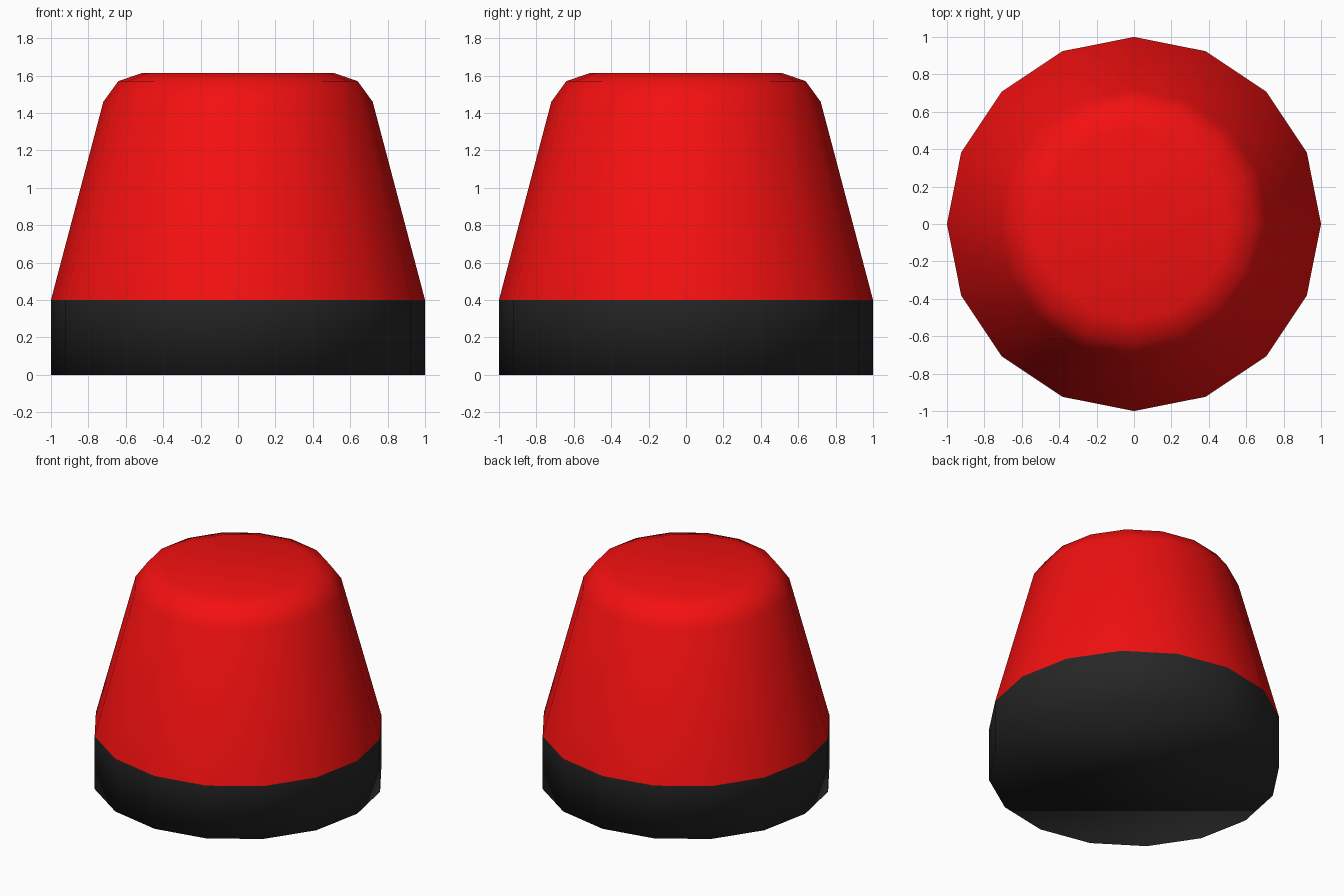
import bpy, bmesh
from math import cos, sin, pi

if "Cube" in bpy.data.objects:
    bpy.data.objects.remove(bpy.data.objects["Cube"])

SIDES = 16


def material(name, color):
    mat = bpy.data.materials.new(name)
    mat.diffuse_color = color
    mat.use_nodes = True
    mat.node_tree.nodes["Principled BSDF"].inputs["Base Color"].default_value = mat.diffuse_color
    return mat


def lathe(name, profile, mat, cap_bottom=False, cap_top=False):
    """Smooth 16-sided turned part from (radius, height) points, bottom to top."""
    bm = bmesh.new()
    rings = [[bm.verts.new((r * cos(2 * pi * i / SIDES), r * sin(2 * pi * i / SIDES), z))
              for i in range(SIDES)] for r, z in profile]
    for low, high in zip(rings, rings[1:]):
        for i in range(SIDES):
            j = (i + 1) % SIDES
            bm.faces.new((low[i], low[j], high[j], high[i]))
    if cap_bottom:
        bm.faces.new(rings[0][::-1])
    if cap_top:
        bm.faces.new(rings[-1])
    for face in bm.faces:
        face.smooth = True
    mesh = bpy.data.meshes.new(name)
    bm.to_mesh(mesh)
    bm.free()
    mesh.materials.append(mat)
    obj = bpy.data.objects.new(name, mesh)
    bpy.context.collection.objects.link(obj)
    return obj


# Dark base ring with closed underside
lathe("base", [(1, 0), (1, 0.4)],
      material("black_plastic", (0.02, 0.02, 0.02, 1)), cap_bottom=True)

# Red tapered lens with rounded top edge
lathe("beacon_lens", [(1, 0.4), (0.72, 1.46), (0.64, 1.57), (0.51, 1.615)],
      material("red_lens", (0.9, 0.005, 0.005, 1)), cap_top=True)
